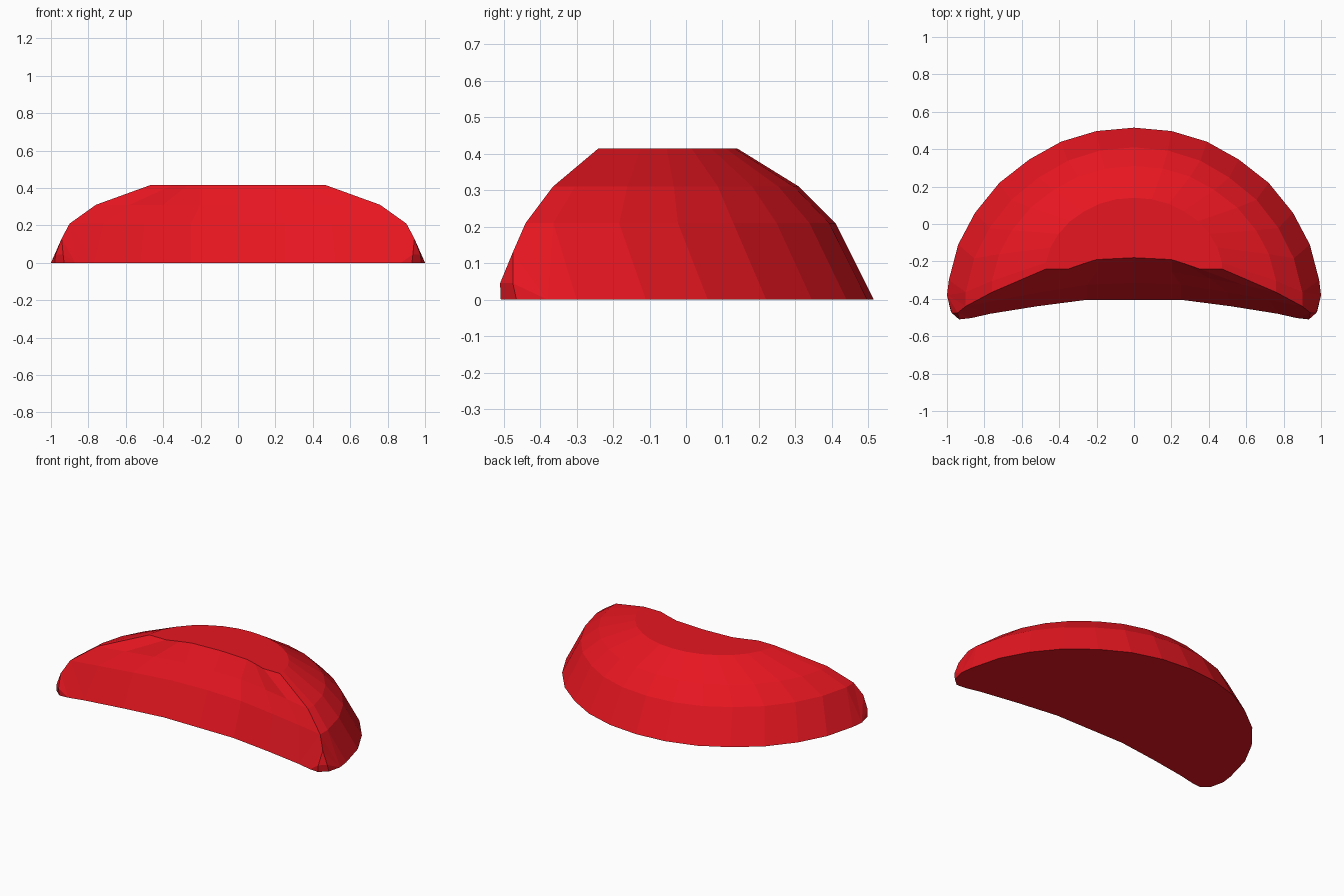
import bpy, bmesh
from mathutils import Matrix

if "Cube" in bpy.data.objects:
    bpy.data.objects.remove(bpy.data.objects["Cube"])

bm = bmesh.new()
V = lambda x, y, z: bm.verts.new((x, y, z))
F = lambda *vs: bm.faces.new(vs)

# back outline of the base, from centre line to the side
base_back = [(0, .515), (.2, .497), (.39, .44), (.56, .345), (.72, .22),
             (.85, .06), (.94, -.11), (.99, -.3)]
# levels: height, back y, ridge end x, ridge end y
levels = [(.21, .41, .90, -.44), (.31, .31, .76, -.365), (.415, .14, .47, -.24)]
# concave front wall, one outline per level (without the ridge end)
base_front = [(0, -.405), (.25, -.405), (.52, -.44), (.77, -.48)]
fronts = [[(0, -.315), (.25, -.325), (.50, -.365), (.72, -.405)],
          [(0, -.25), (.2, -.255), (.40, -.29), (.58, -.325)],
          [(0, -.18), (.2, -.19), (.27, -.212), (.35, -.24)]]

back = [[V(x, y, 0) for x, y in base_back]]
front = [[V(x, y, 0) for x, y in base_front]]
ridge = [None]
for (z, yb, xr, yr), fr in zip(levels, fronts):
    back.append([V(x * xr * 1.01, yr + (yb - yr) * (y + .38) / .895, z)
                 for x, y in base_back])
    front.append([V(x, y, z) for x, y in fr])
    ridge.append(V(xr, yr, z))

# domed back and front wall
for side in (back, front):
    for k in range(3):
        for i in range(len(side[0]) - 1):
            F(side[k][i], side[k][i+1], side[k+1][i+1], side[k+1][i])
        if k:
            F(side[k][-1], ridge[k], ridge[k+1], side[k+1][-1])

# chamfered corner tip
a, b, c, d = V(1, -.38, 0), V(.98, -.465, 0), V(.93, -.508, 0), V(.87, -.503, 0)
s, f, r = V(.975, -.475, .045), V(.935, -.51, .045), V(.943, -.475, .13)
F(s, f, r), F(s, b, c, f), F(a, b, s), F(f, c, d)
F(back[0][-1], a, s, r, ridge[1], back[1][-1])
F(front[0][-1], d, f, r, ridge[1], front[1][-1])

# flat top and underside
F(*back[3], ridge[3], *reversed(front[3]))
F(*back[0], a, b, c, d, *reversed(front[0]))

# mirror to the left half
bmesh.ops.triangulate(bm, faces=[p for p in bm.faces if len(p.verts) > 4])
bmesh.ops.mirror(bm, geom=bm.verts[:] + bm.edges[:] + bm.faces[:],
                 matrix=Matrix(), merge_dist=.0005, axis='X')
bmesh.ops.remove_doubles(bm, verts=bm.verts, dist=.0005)
bmesh.ops.recalc_face_normals(bm, faces=bm.faces)

mesh = bpy.data.meshes.new("curved_dome_wedge")
bm.to_mesh(mesh)
bm.free()
obj = bpy.data.objects.new("curved_dome_wedge", mesh)
bpy.context.collection.objects.link(obj)
mat = bpy.data.materials.new("red")
mat.diffuse_color = (.8, .008, .015, 1)
mat.use_nodes = True
mat.node_tree.nodes["Principled BSDF"].inputs["Base Color"].default_value = mat.diffuse_color
mesh.materials.append(mat)
